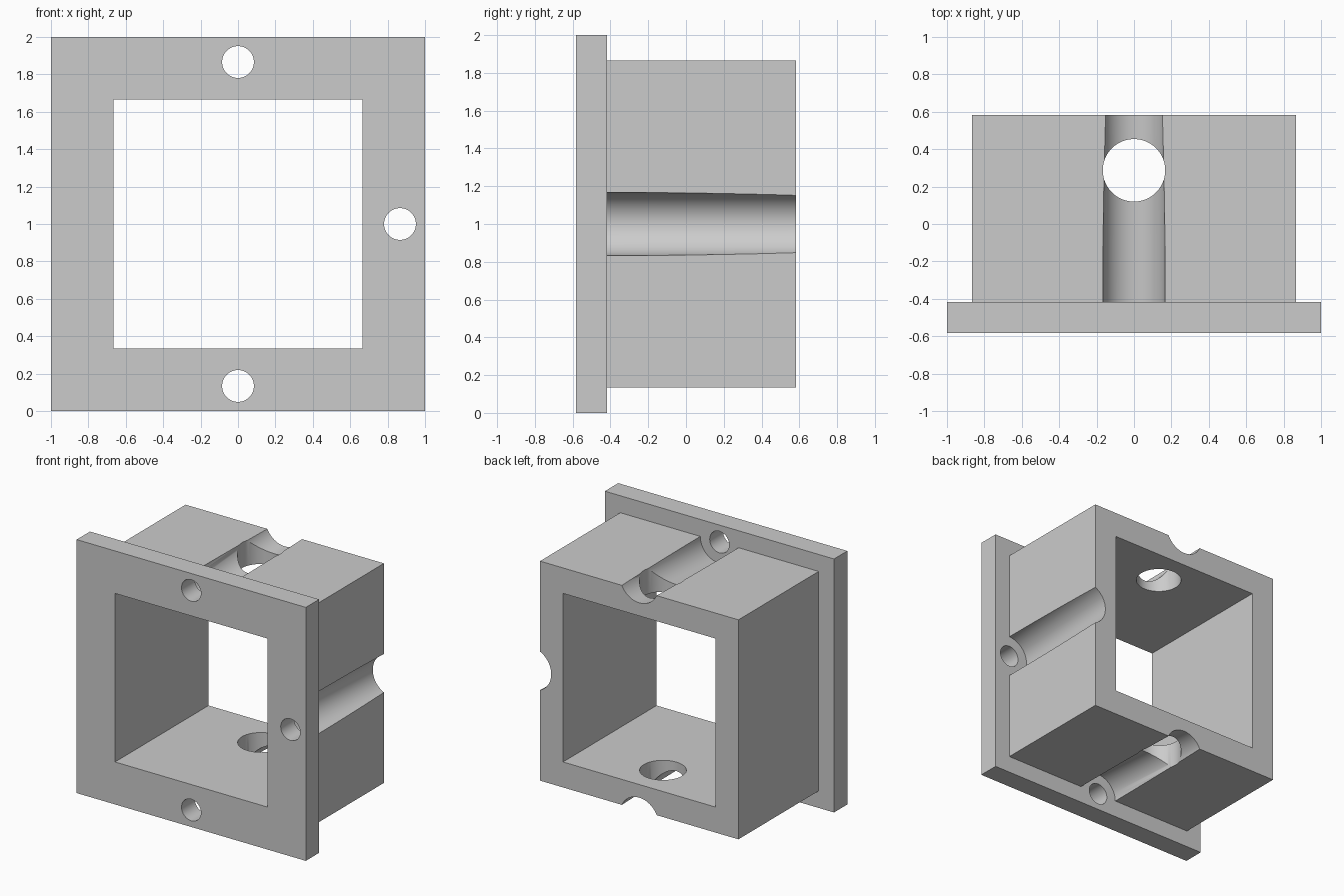
import bpy
import math
from mathutils import Matrix, Vector

if "Cube" in bpy.data.objects:
    bpy.data.objects.remove(bpy.data.objects["Cube"], do_unlink=True)

FRONT, SHOULDER, BACK = -0.583, -0.417, 0.583   # depth stations along y
BODY, OPENING, PIN = 0.866, 0.665, 0.866        # half sizes and pin-hole offset
GROOVE_R, PIN_R = 0.167, 0.085
TILT = math.radians(4)
CENTRE = Vector((0, 0, 1))

grey = bpy.data.materials.new("plain grey")
grey.use_nodes = True
colour = (0.6, 0.6, 0.6, 1)
grey.diffuse_color = colour
grey.node_tree.nodes["Principled BSDF"].inputs["Base Color"].default_value = colour


def block(name, half, y0, y1):
    """Square block centred on the axis, running from y0 to y1."""
    bpy.ops.mesh.primitive_cube_add(size=1, location=(0, (y0 + y1) / 2, 1))
    ob = bpy.context.object
    ob.name = name
    ob.scale = (2 * half, y1 - y0, 2 * half)
    bpy.ops.object.transform_apply(location=True, rotation=True, scale=True)
    ob.data.materials.append(grey)
    return ob


def rod(name, radius, length, centre, direction):
    """Round rod along a direction."""
    bpy.ops.mesh.primitive_cylinder_add(vertices=96, radius=radius, depth=length)
    ob = bpy.context.object
    ob.name = name
    turn = Vector((0, 0, 1)).rotation_difference(direction).to_matrix().to_4x4()
    ob.data.transform(Matrix.Translation(centre) @ turn)
    ob.data.materials.append(grey)
    return ob


def combine(target, tool, operation="DIFFERENCE"):
    """Apply a boolean and discard the tool."""
    mod = target.modifiers.new("combine", "BOOLEAN")
    mod.operation = operation
    mod.solver = "EXACT"
    mod.object = tool
    bpy.ops.object.select_all(action="DESELECT")
    bpy.context.view_layer.objects.active = target
    target.select_set(True)
    bpy.ops.object.modifier_apply(modifier=mod.name)
    bpy.data.objects.remove(tool, do_unlink=True)


sides = [Vector((0, 0, 1)), Vector((0, 0, -1)), Vector((1, 0, 0))]

# Body with outward-tilted screw grooves on three sides
frame = block("flanged_frame", BODY, SHOULDER - 0.08, BACK)
for out in sides:
    axis = Vector((0, math.cos(TILT), 0)) + out * math.sin(TILT)
    start = CENTRE + out * PIN + Vector((0, SHOULDER, 0))
    combine(frame, rod("groove_cutter", GROOVE_R, 3, start, axis))

# Front flange joined to the body
combine(frame, block("flange", 1, FRONT, SHOULDER), "UNION")

# Square opening from front to back
combine(frame, block("opening_cutter", OPENING, -1, 1))

# Pin holes through the flange
for out in sides:
    centre = CENTRE + out * PIN + Vector((0, (FRONT + SHOULDER) / 2, 0))
    combine(frame, rod("pin_cutter", PIN_R, 0.3, centre, Vector((0, 1, 0))))

# Vertical cross hole through top and bottom walls
combine(frame, rod("cross_hole_cutter", GROOVE_R, 3, Vector((0, 0.287, 1)), Vector((0, 0, 1))))

bpy.ops.object.shade_smooth_by_angle(angle=math.radians(30))
